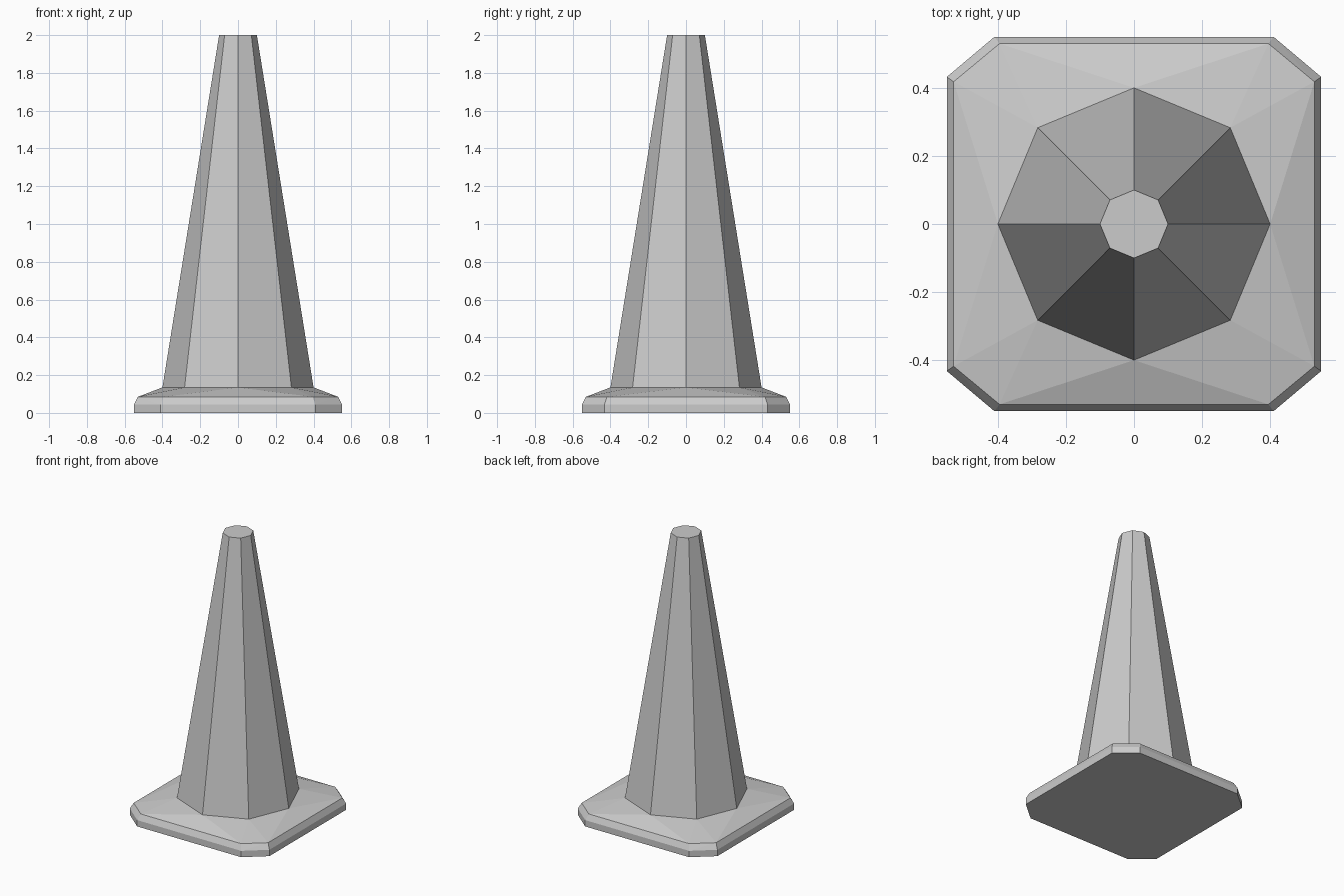
import bpy, bmesh
from mathutils import Matrix
from math import sin, cos, pi

if "Cube" in bpy.data.objects:
    bpy.data.objects.remove(bpy.data.objects["Cube"])

BASE_TOP, HEIGHT, R_LOW, R_TOP = 0.135, 2.0, 0.4, 0.1


def make_object(name, bm):
    bmesh.ops.recalc_face_normals(bm, faces=bm.faces)
    mesh = bpy.data.meshes.new(name)
    bm.to_mesh(mesh)
    bm.free()
    obj = bpy.data.objects.new(name, mesh)
    bpy.context.collection.objects.link(obj)
    return obj


# Base: square with cut corners, bevelled rim, sloping up to the octagon
bm = bmesh.new()
rings = [(0.55, 0.41, 0.432, 0.0), (0.55, 0.41, 0.432, 0.045), (0.53, 0.395, 0.418, 0.085)]
for half, cut_x, cut_y, z in rings:
    for sx in (-1, 1):
        for sy in (-1, 1):
            bm.verts.new((sx * half, sy * cut_y, z))
            bm.verts.new((sx * cut_x, sy * half, z))
for i in range(8):
    a = i * pi / 4
    bm.verts.new((R_LOW * cos(a), R_LOW * sin(a), BASE_TOP))
bmesh.ops.convex_hull(bm, input=bm.verts)
# Remove the hidden face under the cone
hidden = [f for f in bm.faces if all(v.co.z > BASE_TOP - 0.01 for v in f.verts)]
bmesh.ops.delete(bm, geom=hidden, context='FACES')
bmesh.ops.dissolve_limit(bm, angle_limit=0.01, verts=bm.verts, edges=bm.edges)
make_object("base", bm)

# Cone body: eight-sided, closed flat at the top, open where it meets the base
bm = bmesh.new()
bmesh.ops.create_cone(bm, cap_ends=True, segments=8, radius1=R_LOW, radius2=R_TOP,
                      depth=HEIGHT - BASE_TOP,
                      matrix=Matrix.Translation((0, 0, (HEIGHT + BASE_TOP) / 2)))
bottom = [f for f in bm.faces if all(v.co.z < BASE_TOP + 0.01 for v in f.verts)]
bmesh.ops.delete(bm, geom=bottom, context='FACES')
make_object("cone_body", bm)
